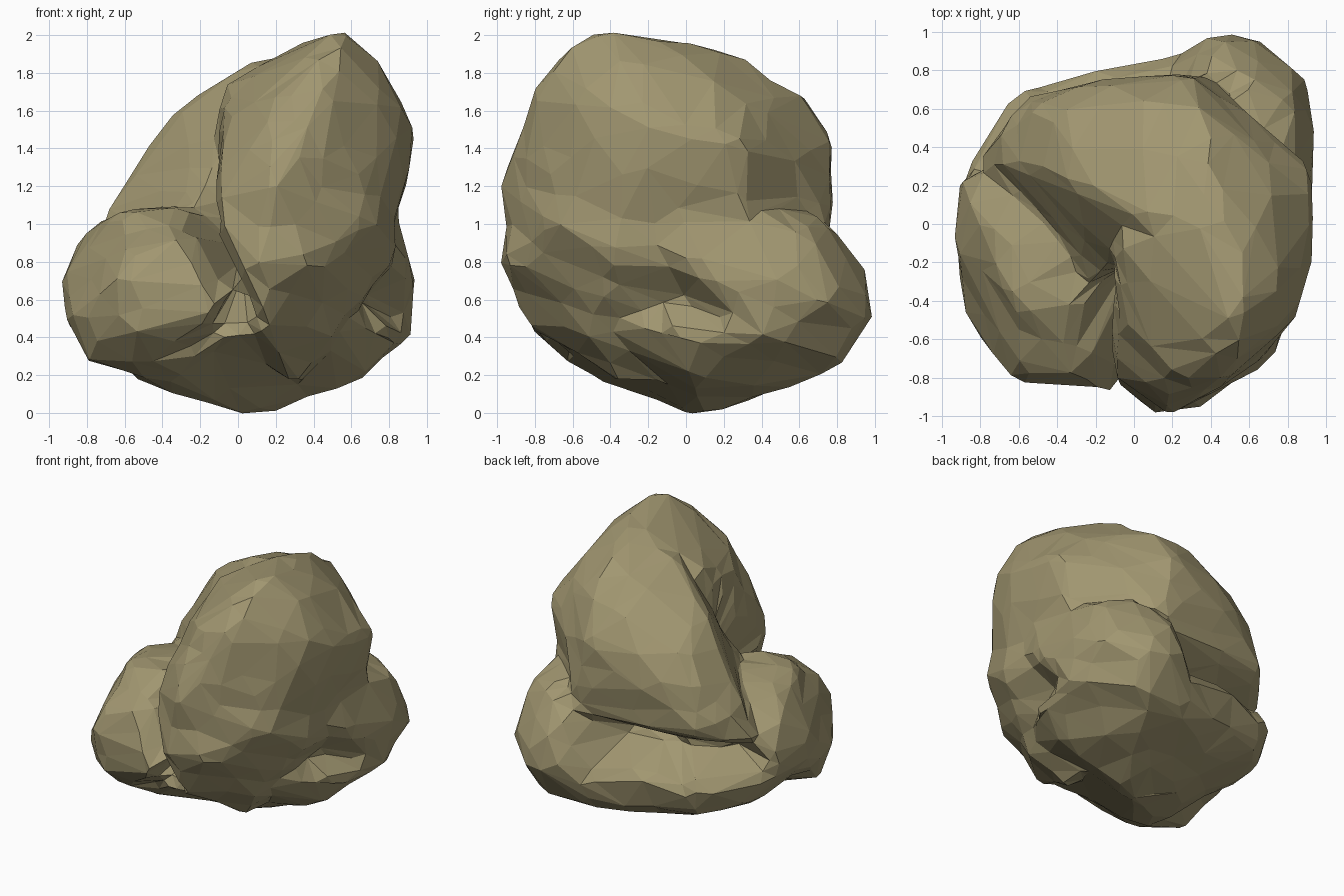
import bpy
import bmesh
from mathutils import Vector, noise
from mathutils.bvhtree import BVHTree

default_cube = bpy.data.objects.get("Cube")
if default_cube:
    bpy.data.objects.remove(default_cube, do_unlink=True)

# Leaning main mass that carries the summit and reaches the ground
summit = [
    (.53, -.57, 2.02), (.6, -.42, 2.01), (.34, -.1, 1.98), (.35, .05, 1.97),
    (.55, .02, 1.95), (.36, .42, 1.84), (-.1, -.08, 1.7), (-.05, -.55, 1.5),
    (.5, -.78, 1.78), (.2, -.8, 1.66), (.18, -.98, 1.2), (.1, -.97, .72),
    (-.16, -.78, 1), (.4, -.9, .8), (.72, -.67, 1), (.76, -.3, 1.86),
    (.86, -.44, 1.55), (.93, -.15, 1.46), (.9, .3, 1.43), (.8, -.38, .8),
    (.1, -.84, .46), (.5, -.5, .42), (.3, -.3, .1), (.8, .3, .8),
    (.4, .4, .2), (.55, .62, 1.3), (.6, .4, 1.64),
]

# Rounded rear dome with a steep back and a sloping side
dome = [
    (.1, 0, 1.89), (.33, .63, 1.68), (.3, .77, 1.38), (0, .76, 1.3),
    (.1, .63, 1.66), (-.38, .58, 1.45), (-.5, .6, 1.28), (-.15, .73, 1.38),
    (-.1, .1, 1.76), (-.3, .2, 1.61), (-.46, .28, 1.42), (-.63, .32, 1.13),
    (-.36, 0, 1.2), (-.22, -.3, 1.05), (-.58, .65, .88), (-.84, .33, .8),
    (.4, .77, .9), (.5, 0, .5), (.5, .2, 1.86), (.6, .4, 1.64),
    (.6, .58, 1.32),
]

# Low front boulder
boulder = [
    (-.94, -.08, .57), (-.91, -.08, .79), (-.86, -.5, .48), (-.74, -.69, .44),
    (-.56, -.83, .45), (-.12, -.82, .5), (-.6, -.78, .8), (-.25, -.76, .95),
    (-.25, -.4, 1.08), (-.6, -.4, 1.07), (-.72, -.05, 1.03), (-.84, .12, .9),
    (-.78, -.4, .26), (-.2, -.1, .3), (-.89, .33, .68), (-.3, -.74, .36),
    (0, -.86, .6), (-.5, -.45, .17), (-.6, .17, 1), (-.42, -.1, 1.08),
]

# Rear corner outcrop with a ledge running forward along the side
outcrop = [
    (.48, .99, .53), (.66, .96, .54), (.86, .81, .6), (.94, .53, .7),
    (.91, .4, .4), (.24, .94, .6), (.42, .92, .86), (.6, .74, 1.05),
    (.8, .62, .99), (.84, .2, 1.05), (.85, -.1, 1.05), (.78, -.4, 1.1),
    (.6, .79, .22), (.2, .77, .21), (0, .2, .5), (.4, -.4, .8),
    (.93, .2, .68),
]

# Broad undercut base with a raised rear skirt
base = [
    (0, 0, 0), (-.1, -.05, .01), (.2, .15, .01), (.15, .37, .08),
    (.5, .05, .11), (.7, .05, .24), (-.5, -.3, .16), (-.4, -.52, .2),
    (.1, -.83, .5), (.45, -.55, .48), (.88, 0, .45), (-.94, .05, .55),
    (-.89, .33, .62), (-.64, .66, .6), (-.4, .76, .6), (.07, .84, .58),
    (-.75, .4, .36), (-.54, .64, .32), (-.1, .76, .3), (.5, .92, .4),
    (.5, .77, .2), (.9, .4, .4),
]


def hull_tree(points):
    """Return a ray-castable convex mass around the given corner points."""
    hull = bmesh.new()
    for point in points:
        hull.verts.new(point)
    bmesh.ops.convex_hull(hull, input=hull.verts)
    tree = BVHTree.FromBMesh(hull)
    hull.free()
    return tree


def outer_point(direction, trees, centre):
    """Find the outermost surface of the combined masses along a direction."""
    reach = 4
    farthest = 0
    for tree in trees:
        hit = tree.ray_cast(centre + direction * reach, -direction, reach)
        if hit[0] is not None:
            farthest = max(farthest, reach - hit[3])
    return centre + direction * farthest


def weathering(point):
    """Broad chips plus thin strata that tilt down towards the back."""
    chips = noise.noise(point * 3.5)
    strata = noise.noise(Vector((point.x * 1.5, point.y * 1.5,
                                 (point.z + point.y * .35) * 6)))
    return chips * .015 + strata * .025


# Wrap a sphere over the masses, soften the joints, then weather it
centre = Vector((.05, 0, .85))
trees = [hull_tree(mass) for mass in (summit, dome, boulder, outcrop, base)]
rock = bmesh.new()
bmesh.ops.create_icosphere(rock, subdivisions=5, radius=1)
for vert in rock.verts:
    vert.co = outer_point(vert.co.normalized(), trees, centre)
bmesh.ops.smooth_vert(rock, verts=rock.verts, factor=.5,
                      use_axis_x=True, use_axis_y=True, use_axis_z=True)
for vert in rock.verts:
    outward = (vert.co - centre).normalized()
    vert.co += outward * (weathering(vert.co) + .008)

# Rest the rock on the ground
lowest = min(vert.co.z for vert in rock.verts)
bmesh.ops.translate(rock, verts=rock.verts, vec=(0, 0, -lowest))

# Rock object with one stone colour
mesh = bpy.data.meshes.new("rock")
rock.to_mesh(mesh)
rock.free()
rock_object = bpy.data.objects.new("rock", mesh)
bpy.context.scene.collection.objects.link(rock_object)

stone = bpy.data.materials.new("khaki_stone")
stone.use_nodes = True
colour = (.36, .31, .165, 1)
stone.diffuse_color = colour
for node in stone.node_tree.nodes:
    if node.type == "BSDF_PRINCIPLED":
        node.inputs["Base Color"].default_value = colour
        node.inputs["Roughness"].default_value = .9
mesh.materials.append(stone)

# Reduce to irregular flat facets
facets = rock_object.modifiers.new("facets", "DECIMATE")
facets.ratio = .16
